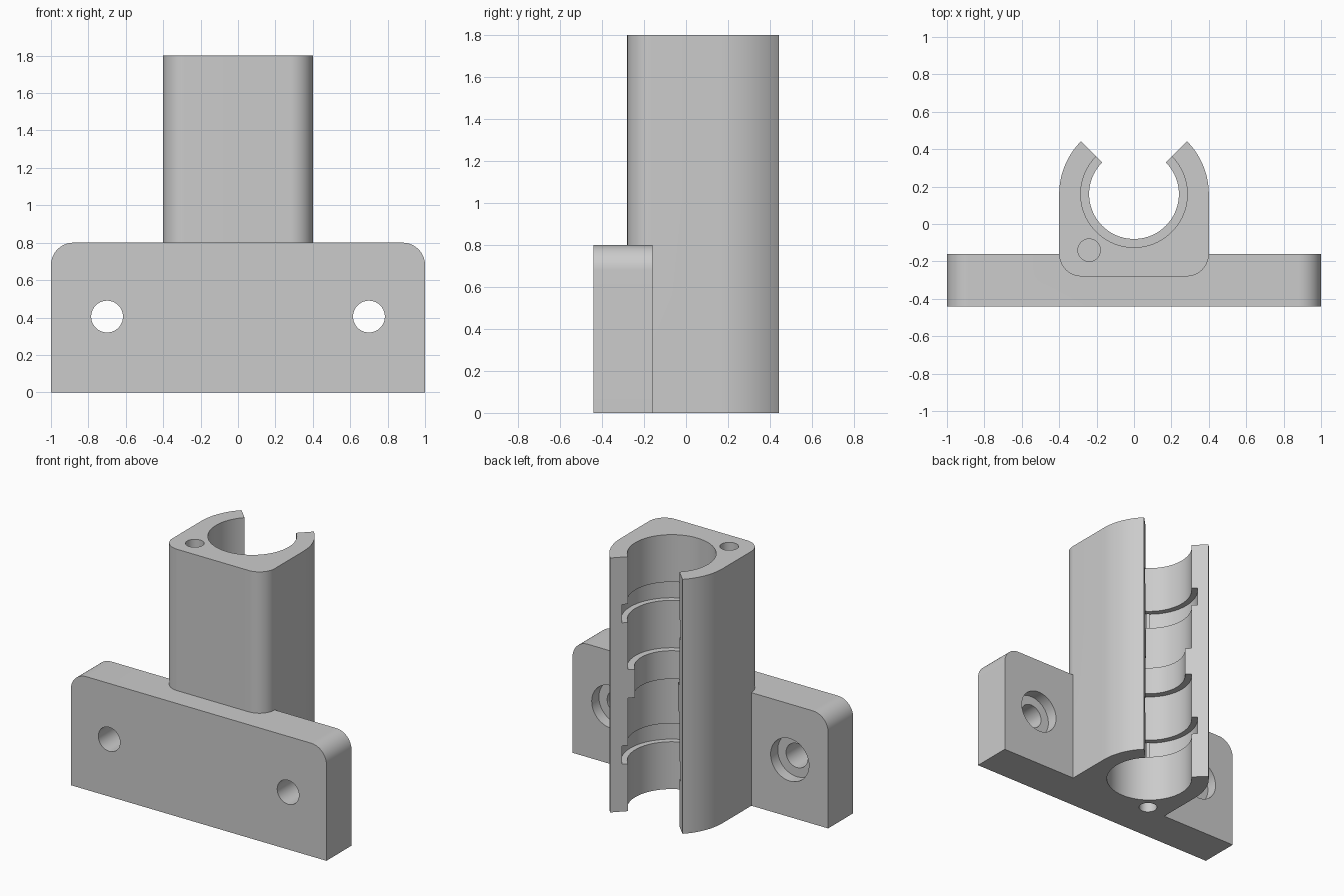
import bpy
import bmesh
from math import cos, sin, pi, radians

cube = bpy.data.objects.get("Cube")
if cube:
    bpy.data.objects.remove(cube, do_unlink=True)

grey = bpy.data.materials.new("plain_grey")
grey.use_nodes = True
grey.diffuse_color = (0.6, 0.6, 0.6, 1)
grey.node_tree.nodes["Principled BSDF"].inputs["Base Color"].default_value = (0.6, 0.6, 0.6, 1)


def arc(cx, cy, r, start, end, steps):
    """Points on an arc, angles in degrees."""
    angles = [radians(start + (end - start) * i / steps) for i in range(steps + 1)]
    return [(cx + r * cos(a), cy + r * sin(a)) for a in angles]


def circle(cx, cy, r, steps=96):
    return arc(cx, cy, r, 0, 360, steps)[:-1]


def loft(name, sections, axis="z"):
    """Solid through a list of (outline, level) sections along an axis."""
    place = {"z": lambda a, b, h: (a, b, h), "y": lambda a, b, h: (a, h, b)}[axis]
    bm = bmesh.new()
    rings = [[bm.verts.new(place(a, b, h)) for a, b in pts] for pts, h in sections]
    for low, high in zip(rings, rings[1:]):
        for i in range(len(low)):
            j = (i + 1) % len(low)
            bm.faces.new((low[i], low[j], high[j], high[i]))
    bm.faces.new(rings[0])
    bm.faces.new(rings[-1])
    bmesh.ops.recalc_face_normals(bm, faces=bm.faces)
    mesh = bpy.data.meshes.new(name)
    bm.to_mesh(mesh)
    bm.free()
    mesh.materials.append(grey)
    obj = bpy.data.objects.new(name, mesh)
    bpy.context.collection.objects.link(obj)
    return obj


def combine(target, tool, operation):
    """Apply a boolean and remove the helper."""
    tool.hide_render = True
    mod = target.modifiers.new(tool.name, "BOOLEAN")
    mod.object, mod.operation, mod.solver = tool, operation, "EXACT"
    bpy.context.view_layer.objects.active = target
    bpy.ops.object.modifier_apply(modifier=mod.name)
    bpy.data.objects.remove(tool, do_unlink=True)


BORE_Y = 0.16
HEIGHT = 1.8
OVER = 0.1

# Upright holder: rounded front corners, round back
outline = (arc(-0.28, -0.16, 0.12, 180, 270, 20) + arc(0.28, -0.16, 0.12, 270, 360, 20)
           + arc(0, BORE_Y, 0.4, 0, 180, 64))
bracket = loft("clip_bracket", [(outline, 0), (outline, HEIGHT)])

# Mounting plate with rounded top corners
plate_outline = ([(-1, 0), (1, 0)] + arc(0.88, 0.68, 0.12, 0, 90, 20)
                 + arc(-0.88, 0.68, 0.12, 90, 180, 20))
plate = loft("mounting_plate", [(plate_outline, -0.44), (plate_outline, -0.16)], "y")
combine(bracket, plate, "UNION")

# Stepped bore: two grooves and a raised middle ridge
bore, groove, ridge = (circle(0, BORE_Y, r) for r in (0.285, 0.325, 0.24))
steps = [(bore, -OVER, 0.335), (groove, 0.335, 0.465), (bore, 0.465, 0.8),
         (ridge, 0.8, 1.0), (bore, 1.0, 1.335), (groove, 1.335, 1.465),
         (bore, 1.465, HEIGHT + OVER)]
sections = [(pts, z) for pts, low, high in steps for z in (low, high)]
combine(bracket, loft("bore_cutter", sections), "DIFFERENCE")

# Quarter opening at the back
wedge = [(0, BORE_Y), (1, BORE_Y + 1), (-1, BORE_Y + 1)]
combine(bracket, loft("opening_cutter", [(wedge, -OVER), (wedge, HEIGHT + OVER)]), "DIFFERENCE")

# Blind pin holes at the top and bottom of one corner
pin = circle(-0.24, -0.14, 0.06, 48)
for low, high in ((-OVER, 0.6), (1.2, HEIGHT + OVER)):
    combine(bracket, loft("pin_cutter", [(pin, low), (pin, high)]), "DIFFERENCE")

# Screw holes, counterbored from the back
for side in (-1, 1):
    shank, head = (circle(side * 0.7, 0.405, r, 64) for r in (0.085, 0.15))
    screw = [(shank, -0.54), (shank, -0.24), (head, -0.24), (head, -0.1)]
    combine(bracket, loft("screw_cutter", screw, "y"), "DIFFERENCE")

# Smooth the curves, keep the edges sharp
bpy.ops.object.select_all(action="DESELECT")
bracket.select_set(True)
bpy.context.view_layer.objects.active = bracket
bpy.ops.object.shade_smooth_by_angle(angle=radians(30))
